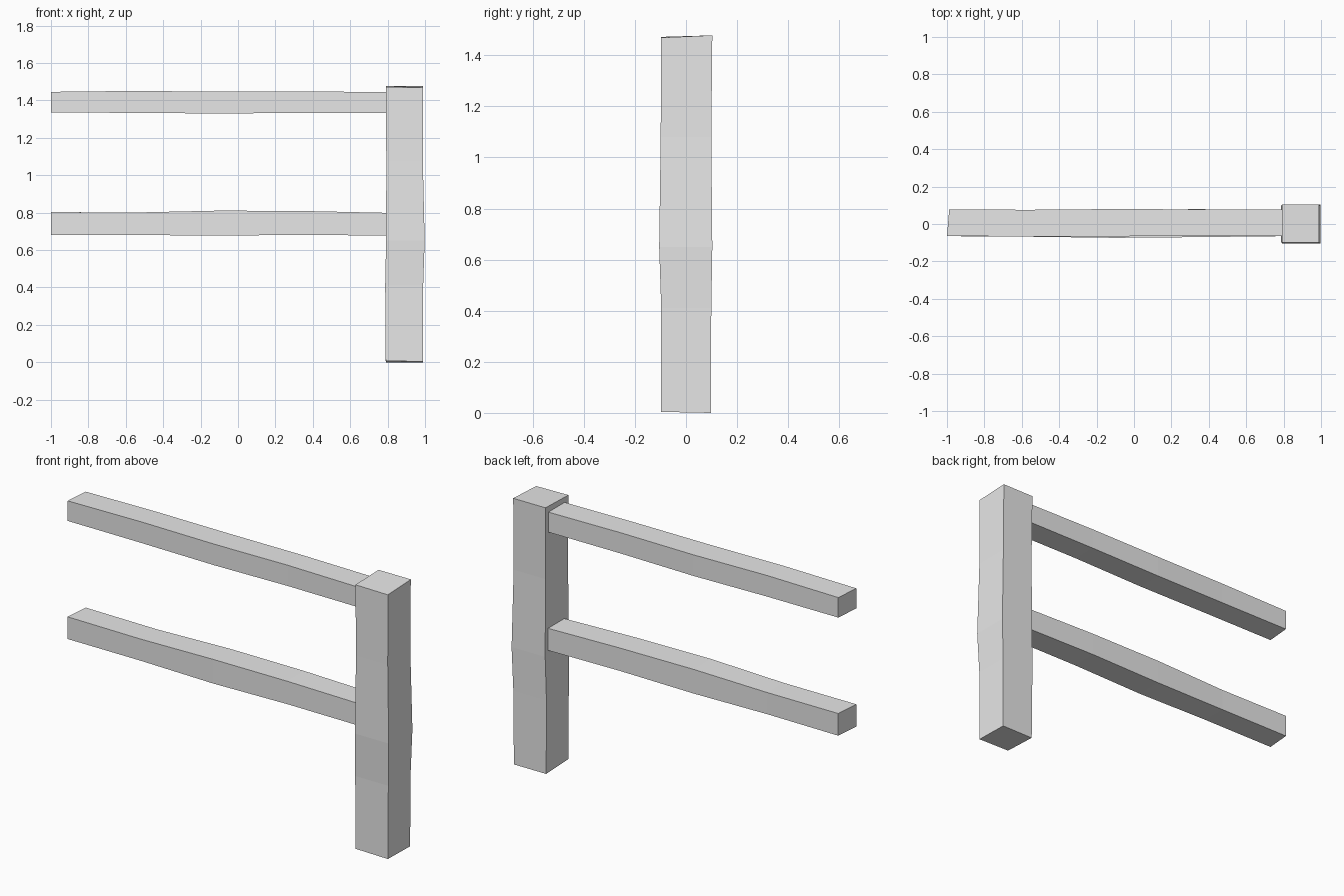
import bpy
import bmesh
from mathutils import Vector

cube = bpy.data.objects.get("Cube")
if cube:
    bpy.data.objects.remove(cube, do_unlink=True)

grey = bpy.data.materials.new("plain grey")
grey.use_nodes = True
colour = (0.8, 0.8, 0.8, 1)
grey.diffuse_color = colour
grey.node_tree.nodes["Principled BSDF"].inputs["Base Color"].default_value = colour


def timber(name, corners):
    """Loft a rough-hewn beam through rings of four corners."""
    bm = bmesh.new()
    rings = [[bm.verts.new(c) for c in ring] for ring in corners]
    for a, b in zip(rings, rings[1:]):
        for i in range(4):
            j = (i + 1) % 4
            bm.faces.new((a[i], a[j], b[j], b[i]))
    bm.faces.new(rings[0])
    bm.faces.new(rings[-1])
    bmesh.ops.recalc_face_normals(bm, faces=bm.faces)
    mesh = bpy.data.meshes.new(name)
    bm.to_mesh(mesh)
    bm.free()
    mesh.materials.append(grey)
    obj = bpy.data.objects.new(name, mesh)
    bpy.context.collection.objects.link(obj)
    return obj


def rail(name, sections):
    # each section: x, front y, back y, bottom z, top z
    rings = []
    for x, y0, y1, z0, z1 in sections:
        skew = 0.012 if x == -1 else 0  # slanted free end
        rings.append([Vector(p) for p in (
            (x, y0, z0), (x + skew, y1, z0), (x + skew, y1, z1), (x, y0, z1))])
    return timber(name, rings)


def post(name, sections):
    # each section: z, left x, right x, front y, back y, tilt of the cut
    rings = []
    for z, x0, x1, y0, y1, tilt in sections:
        rings.append([Vector(p) for p in (
            (x0, y0, z), (x1, y0, z - abs(tilt) / 2),
            (x1, y1, z + tilt), (x0, y1, z + tilt))])
    return timber(name, rings)


# Upright post
post("post", [
    (0.008, 0.79, 0.988, -0.098, 0.097, -0.008),
    (0.41, 0.787, 0.99, -0.097, 0.099, 0),
    (0.65, 0.792, 0.998, -0.105, 0.103, 0),
    (1.08, 0.793, 0.988, -0.099, 0.099, 0),
    (1.472, 0.79, 0.988, -0.098, 0.103, 0.006),
])

# Horizontal rails
rail("upper_rail", [
    (-1, -0.065, 0.077, 1.335, 1.446),
    (-0.55, -0.066, 0.076, 1.334, 1.451),
    (-0.1, -0.066, 0.08, 1.330, 1.447),
    (0.35, -0.063, 0.078, 1.334, 1.449),
    (0.8, -0.065, 0.077, 1.333, 1.444),
])
rail("lower_rail", [
    (-1, -0.065, 0.077, 0.680, 0.803),
    (-0.55, -0.068, 0.074, 0.681, 0.801),
    (-0.1, -0.074, 0.078, 0.677, 0.811),
    (0.35, -0.070, 0.079, 0.682, 0.809),
    (0.8, -0.065, 0.077, 0.677, 0.799),
])
